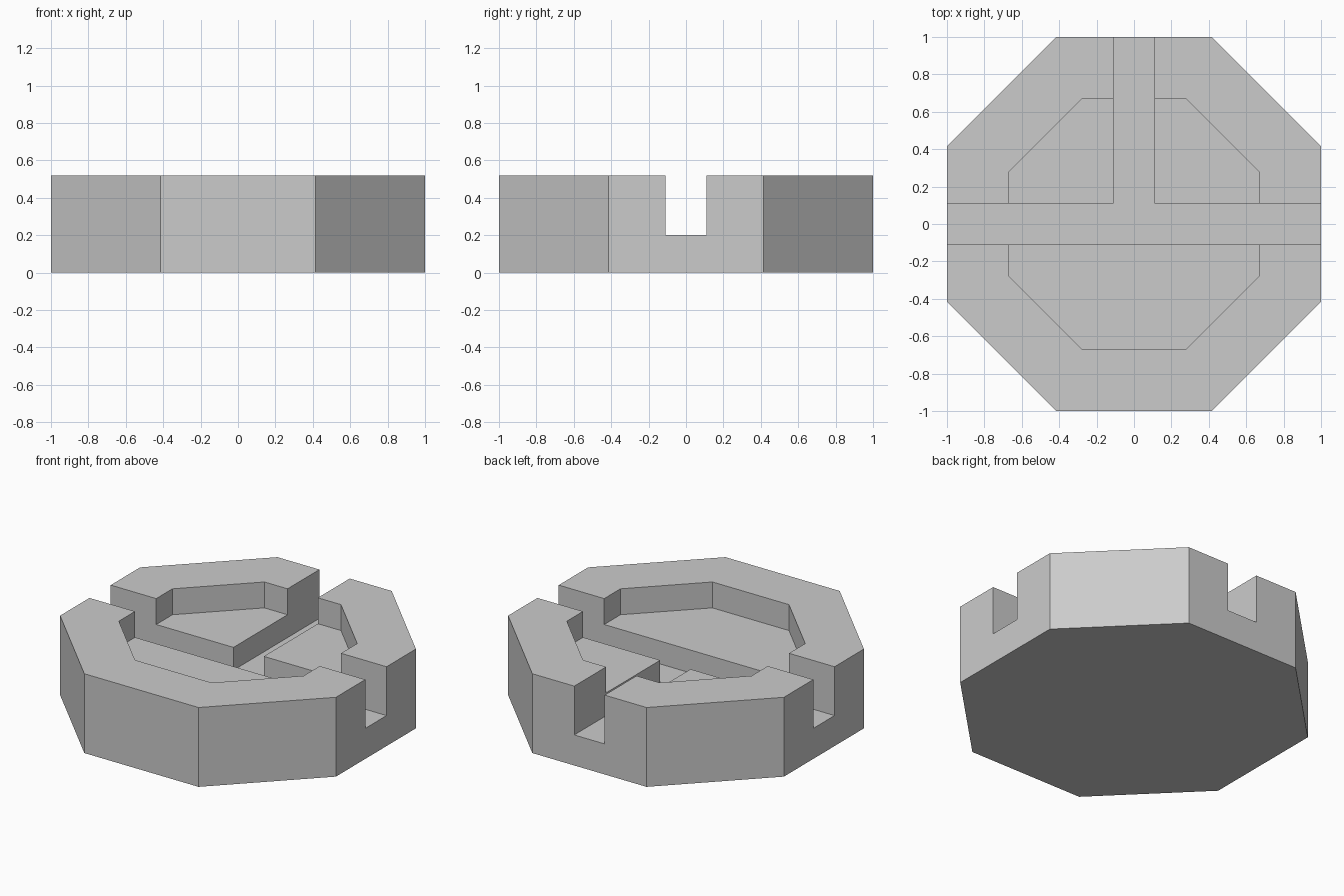
import bpy
from math import pi, cos

if "Cube" in bpy.data.objects:
    bpy.data.objects.remove(bpy.data.objects["Cube"])

HEIGHT, POCKET_FLOOR, CHANNEL_FLOOR = 0.52, 0.35, 0.20
CHANNEL_HALF = 0.11


def octagon(name, apothem, z0, z1):
    bpy.ops.mesh.primitive_cylinder_add(
        vertices=8, radius=apothem / cos(pi / 8), depth=z1 - z0,
        location=(0, 0, (z0 + z1) / 2), rotation=(0, 0, pi / 8))
    obj = bpy.context.object
    obj.name = name
    bpy.ops.object.transform_apply(location=True, rotation=True, scale=True)
    return obj


def box(name, x0, x1, y0, y1, z0, z1):
    bpy.ops.mesh.primitive_cube_add(
        size=1, location=((x0 + x1) / 2, (y0 + y1) / 2, (z0 + z1) / 2))
    obj = bpy.context.object
    obj.name = name
    obj.scale = (x1 - x0, y1 - y0, z1 - z0)
    bpy.ops.object.transform_apply(location=True, rotation=True, scale=True)
    return obj


# Octagonal body
body = octagon("octagonal_base", 1.0, 0, HEIGHT)

# Shallow pocket and the T-shaped channel
w = CHANNEL_HALF
cutters = [
    octagon("pocket_cutter", 0.67, POCKET_FLOOR, 0.8),
    box("cross_channel_cutter", -1.2, 1.2, -w, w, CHANNEL_FLOOR, 0.9),
    box("back_channel_cutter", -w, w, 0, 1.2, CHANNEL_FLOOR, 1.0),
]
for cutter in cutters:
    mod = body.modifiers.new(cutter.name, 'BOOLEAN')
    mod.operation = 'DIFFERENCE'
    mod.solver = 'EXACT'
    mod.object = cutter
    bpy.context.view_layer.objects.active = body
    bpy.ops.object.modifier_apply(modifier=mod.name)
    bpy.data.objects.remove(cutter, do_unlink=True)
